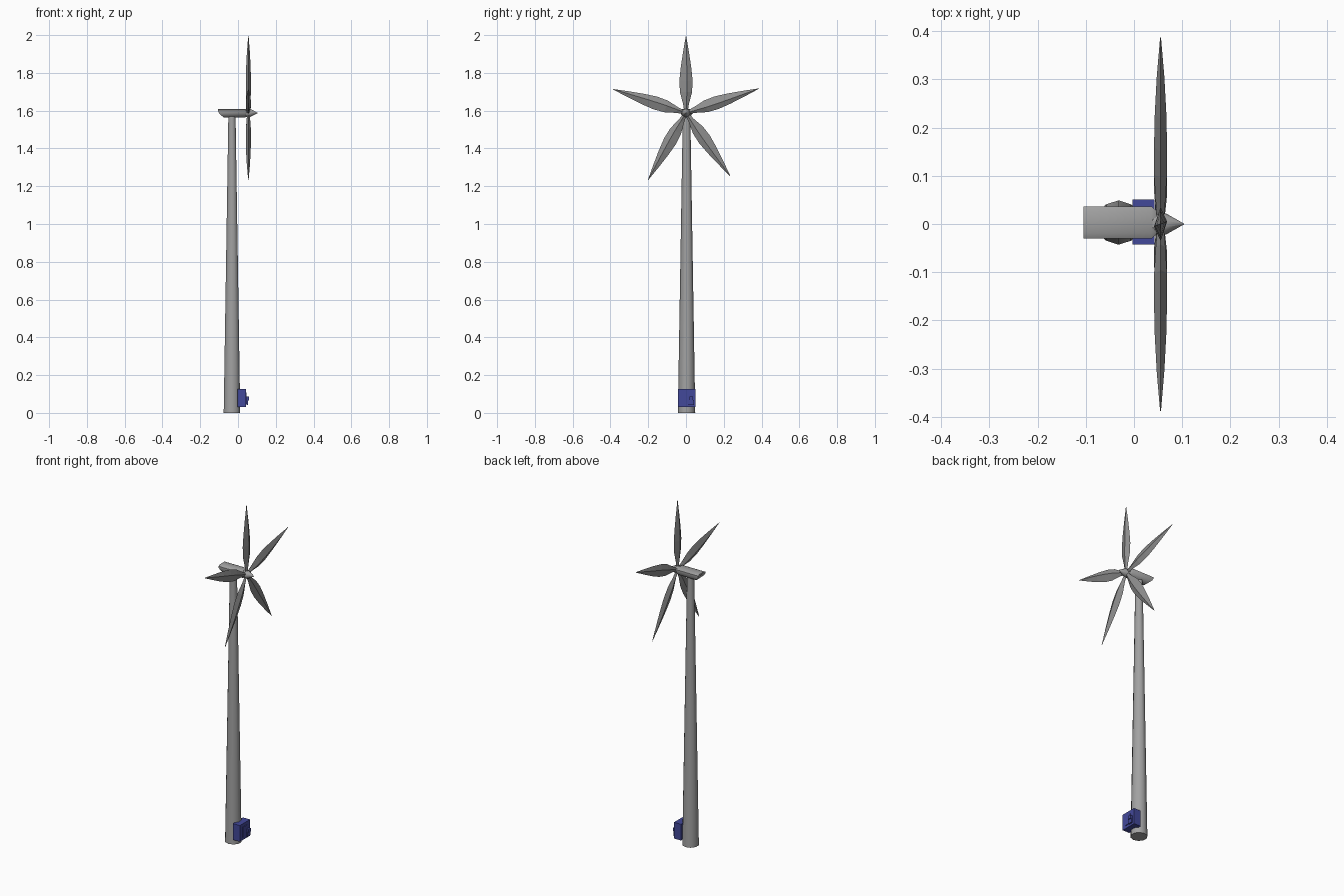
import bpy, bmesh, math
from mathutils import Matrix, Vector

if "Cube" in bpy.data.objects:
    bpy.data.objects.remove(bpy.data.objects["Cube"])


def material(name, rgb):
    m = bpy.data.materials.new(name)
    m.diffuse_color = (*rgb, 1)
    m.use_nodes = True
    m.node_tree.nodes["Principled BSDF"].inputs["Base Color"].default_value = m.diffuse_color
    return m


GREY = material("light grey metal", (0.36, 0.36, 0.36))
DARK = material("blade grey", (0.27, 0.27, 0.27))
BLUE = material("cabinet blue", (0.055, 0.065, 0.32))


def finish(bm, name, mat, smooth=None):
    bmesh.ops.recalc_face_normals(bm, faces=bm.faces)
    mesh = bpy.data.meshes.new(name)
    bm.to_mesh(mesh)
    bm.free()
    obj = bpy.data.objects.new(name, mesh)
    bpy.context.collection.objects.link(obj)
    mesh.materials.append(mat)
    if smooth:
        bpy.ops.object.select_all(action='DESELECT')
        obj.select_set(True)
        bpy.context.view_layer.objects.active = obj
        bpy.ops.object.shade_smooth_by_angle(angle=math.radians(smooth))
    return obj


def loft(bm, rings):
    """Skin a list of equally long point rings and cap both ends."""
    loops = [[bm.verts.new(p) for p in ring] for ring in rings]
    n = len(loops[0])
    for a, b in zip(loops, loops[1:]):
        for i in range(n):
            j = (i + 1) % n
            bm.faces.new((a[i], a[j], b[j], b[i]))
    bm.faces.new(loops[0])
    bm.faces.new(loops[-1])


def box(name, lo, hi, mat):
    lo, hi = Vector(lo), Vector(hi)
    bm = bmesh.new()
    bmesh.ops.create_cube(bm, size=1, matrix=Matrix.Translation((lo + hi) / 2)
                          @ Matrix.Diagonal((*(hi - lo), 1)))
    return finish(bm, name, mat)


# tapered tower
CY = 0.003
bm = bmesh.new()
loft(bm, [[(-0.032 + r * math.sin(i * math.tau / 10), CY + r * math.cos(i * math.tau / 10), z)
           for i in range(10)] for z, r in ((0, 0.046), (1.575, 0.020))])
finish(bm, "tower", GREY, 50)

# nacelle: flat top, rounded belly, slanted rear and tapered nose
section = [(-0.0335, 1.604), (-0.022, 1.610), (0.022, 1.610), (0.0335, 1.604)]
section += [(0.0335 * math.cos(a), 1.597 - 0.034 * math.sin(a))
            for a in (math.pi * k / 8 for k in range(9))]
bm = bmesh.new()
rings = []
for x, slant, s in ((-0.105, 0.03, 1), (0.036, 0, 1), (0.047, 0, 0.72)):
    rings.append([(x + slant * max(0, (1.590 - z) / 0.027), CY + y * s, 1.588 + (z - 1.588) * s)
                  for y, z in section])
loft(bm, rings)
finish(bm, "nacelle", GREY, 40)

# pointed hub
HUB = Vector((0.055, 0, 1.588))
bm = bmesh.new()
loft(bm, [[(x, r * math.cos(i * math.tau / 10), HUB.z + r * math.sin(i * math.tau / 10))
           for i in range(10)]
          for x, r in ((0.038, 0.023), (0.066, 0.022), (0.104, 0.0006))])
finish(bm, "hub_spinner", GREY, 35)

# five faceted blades: radius, half width, half thickness
STATIONS = ((0.012, 0.010, 0.007), (0.05, 0.016, 0.010), (0.11, 0.032, 0.0135),
            (0.17, 0.035, 0.0135), (0.24, 0.028, 0.012), (0.32, 0.016, 0.008),
            (0.407, 0.001, 0.001))
for n, deg in enumerate((90, 18.5, -55, -119.5, 162)):
    a = math.radians(deg)
    out = Vector((0, math.cos(a), math.sin(a)))
    side = Vector((0, -math.sin(a), math.cos(a)))
    front = Vector((1, 0, 0))
    bm = bmesh.new()
    loft(bm, [[HUB + out * r + side * w, HUB + out * r + front * t - side * w * 0.15,
               HUB + out * r - side * w, HUB + out * r - front * t + side * w * 0.15]
              for r, w, t in STATIONS])
    finish(bm, f"blade_{n + 1}", DARK)

# control cabinet at the tower foot, with door panel and handle
box("control_cabinet", (-0.003, CY - 0.046, 0.032), (0.042, CY + 0.048, 0.127), BLUE)
box("cabinet_door", (0.040, -0.018, 0.048), (0.046, 0.020, 0.108), BLUE)
box("door_handle_plate", (0.044, 0.014, 0.042), (0.052, 0.042, 0.068), BLUE)
box("door_handle", (0.044, 0.018, 0.066), (0.057, 0.038, 0.086), BLUE)
